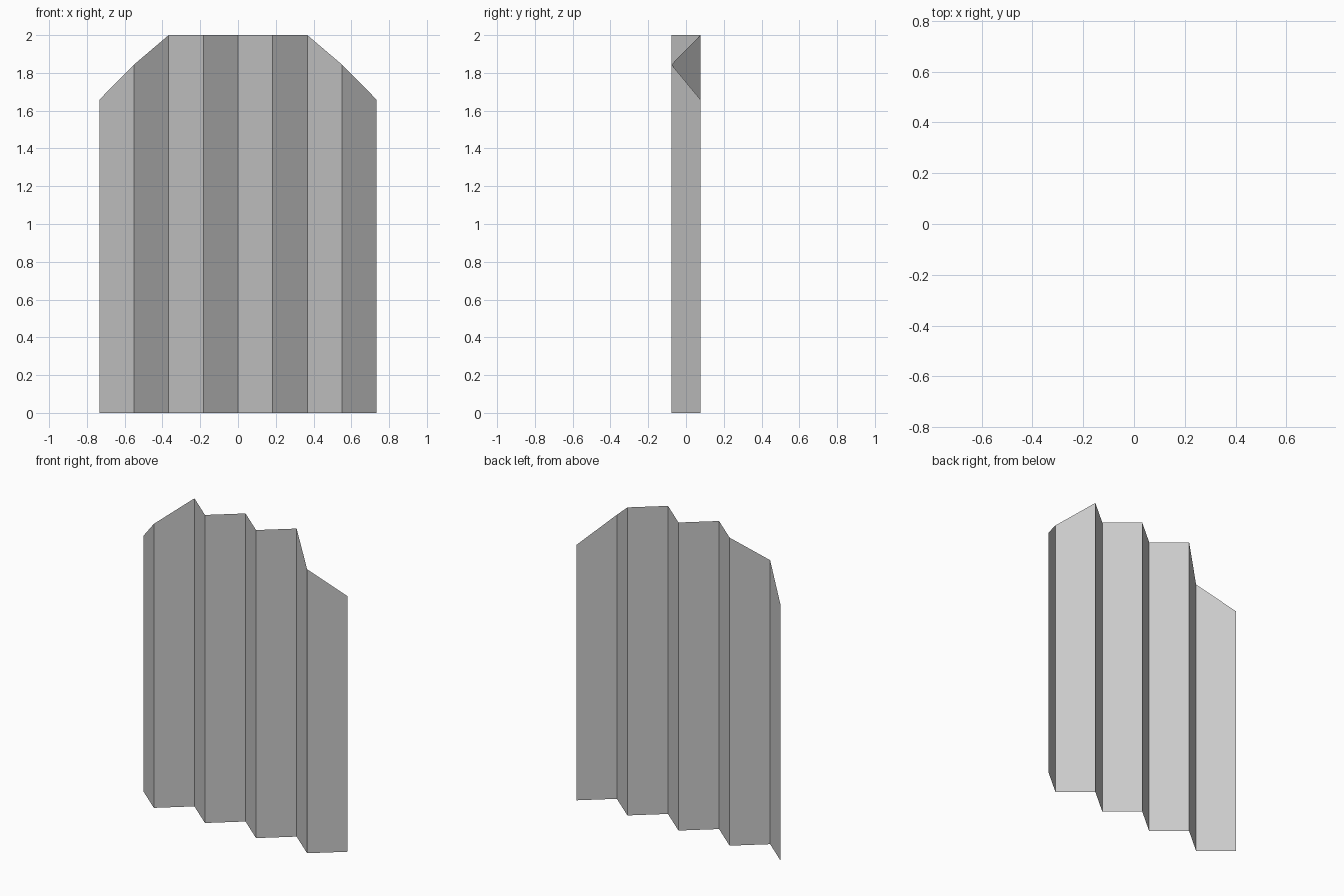
import bpy, bmesh

if "Cube" in bpy.data.objects:
    bpy.data.objects.remove(bpy.data.objects["Cube"])

HALF_WIDTH = 0.734   # half of the overall width
FOLD = 0.077         # zigzag depth either side of y = 0
TOPS = [2.0, 2.0, 2.0, 1.844, 1.658]  # top height at each fold, centre outwards

# Folding screen: a thin zigzag sheet of eight panels with sloped outer tops
bm = bmesh.new()
n = len(TOPS) - 1
columns = []
for i in range(-n, n + 1):
    x = HALF_WIDTH * i / n
    y = FOLD if i % 2 == 0 else -FOLD
    columns.append((bm.verts.new((x, y, 0)), bm.verts.new((x, y, TOPS[abs(i)]))))

# One flat panel between each pair of folds, facing the front
for (b0, t0), (b1, t1) in zip(columns, columns[1:]):
    bm.faces.new((b0, b1, t1, t0))

mesh = bpy.data.meshes.new("folding_screen")
bm.to_mesh(mesh)
bm.free()
screen = bpy.data.objects.new("folding_screen", mesh)
bpy.context.collection.objects.link(screen)
